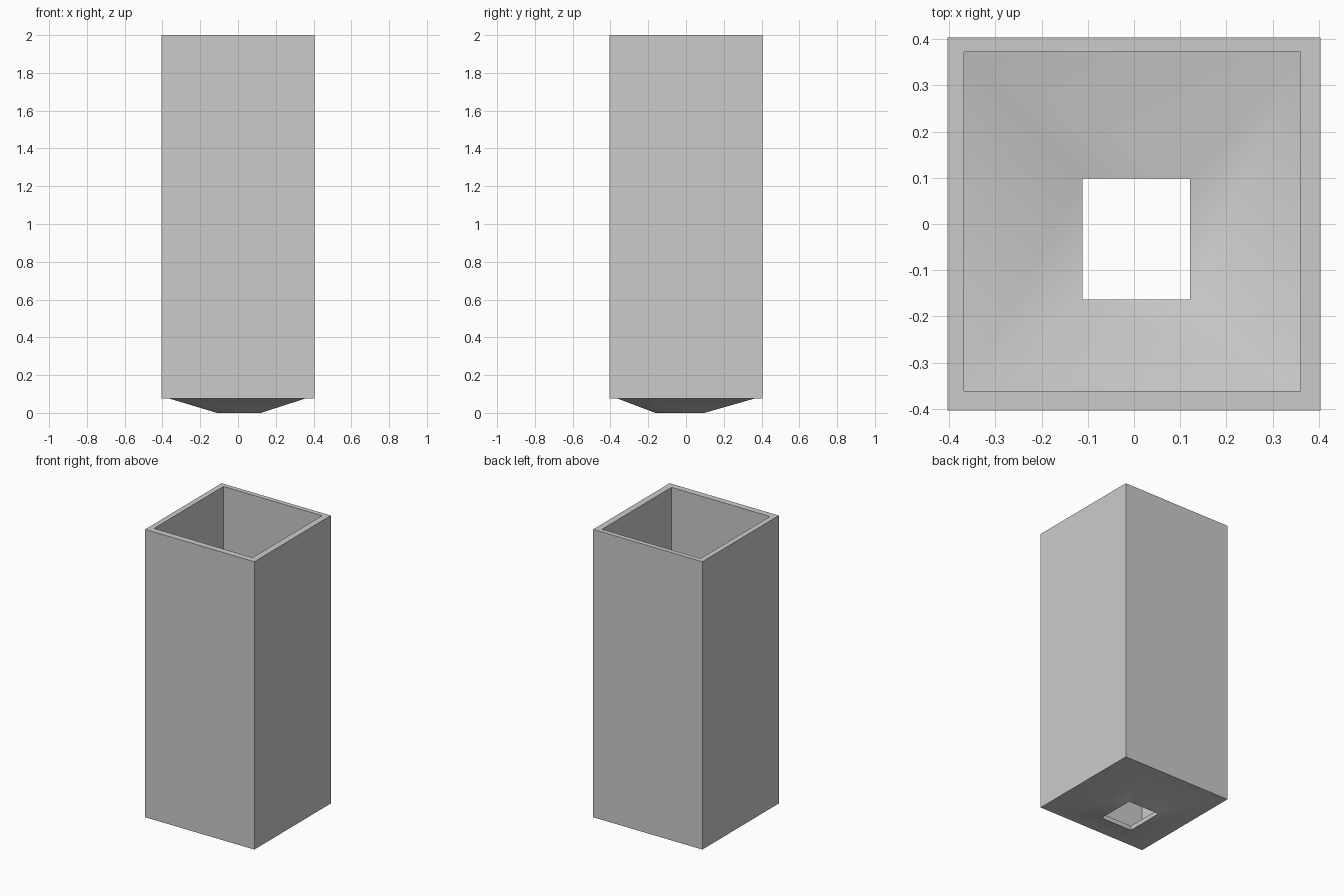
import bpy
import bmesh
import math

if "Cube" in bpy.data.objects:
    bpy.data.objects.remove(bpy.data.objects["Cube"])

# Rectangles as (x min, x max, y min, y max)
OUTER = (-0.404, 0.404, -0.404, 0.404)
INNER = (-0.368, 0.361, -0.362, 0.372)
FUNNEL = (-0.36, 0.353, -0.36, 0.36)
HOLE = (-0.112, 0.121, -0.163, 0.098)

# Closed cross-section of the shell: down the outside, through the drain hole, up the inside
SECTION = [
    (OUTER, 2.0), (OUTER, 0.075),      # outer wall
    (FUNNEL, 0.075), (HOLE, 0.0),      # sloped underside
    (HOLE, 0.03), (INNER, 0.105),      # drain edge and sloped floor
    (INNER, 2.0),                      # inner wall, closing at the rim
]


def ring(bm, rect, z):
    x0, x1, y0, y1 = rect
    return [bm.verts.new((x, y, z)) for x, y in ((x0, y0), (x1, y0), (x1, y1), (x0, y1))]


bm = bmesh.new()
rings = [ring(bm, rect, z) for rect, z in SECTION]
for a, b in zip(rings, rings[1:] + rings[:1]):
    for i in range(4):
        j = (i + 1) % 4
        bm.faces.new((a[i], b[i], b[j], a[j]))
bmesh.ops.recalc_face_normals(bm, faces=bm.faces)

mesh = bpy.data.meshes.new("square_container")
bm.to_mesh(mesh)
bm.free()
container = bpy.data.objects.new("square_container", mesh)
bpy.context.collection.objects.link(container)

# Soft shading on the shallow funnel, sharp wall edges
bpy.context.view_layer.objects.active = container
container.select_set(True)
bpy.ops.object.shade_smooth_by_angle(angle=math.radians(30))
